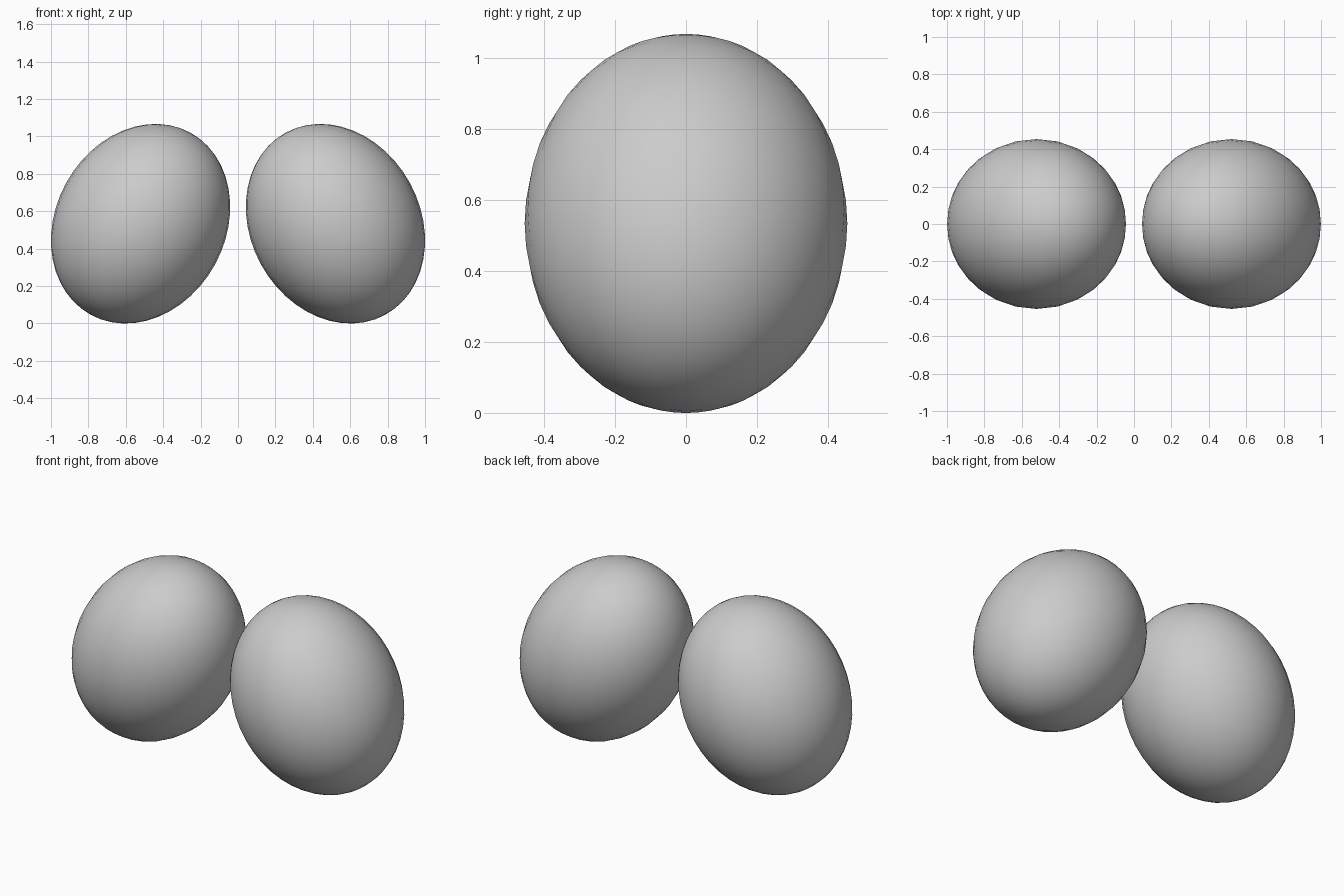
import bpy

if "Cube" in bpy.data.objects:
    bpy.data.objects.remove(bpy.data.objects["Cube"])

RADII = (0.454, 0.454, 0.555)   # elongated ellipsoid
TILT = 0.5                      # lean of the tops toward the middle, radians


def ellipsoid(name, side):
    bpy.ops.mesh.primitive_uv_sphere_add(
        segments=32, ring_count=24, radius=1,
        location=(side * 0.521, 0, 0.533), rotation=(0, -side * TILT, 0))
    ob = bpy.context.object
    ob.name = name
    ob.scale = RADII
    bpy.ops.object.transform_apply(location=False, rotation=False, scale=True)
    bpy.ops.object.shade_smooth()
    return ob


# Mirrored pair of leaning ellipsoids
ellipsoid("left_ellipsoid", -1)
ellipsoid("right_ellipsoid", 1)
